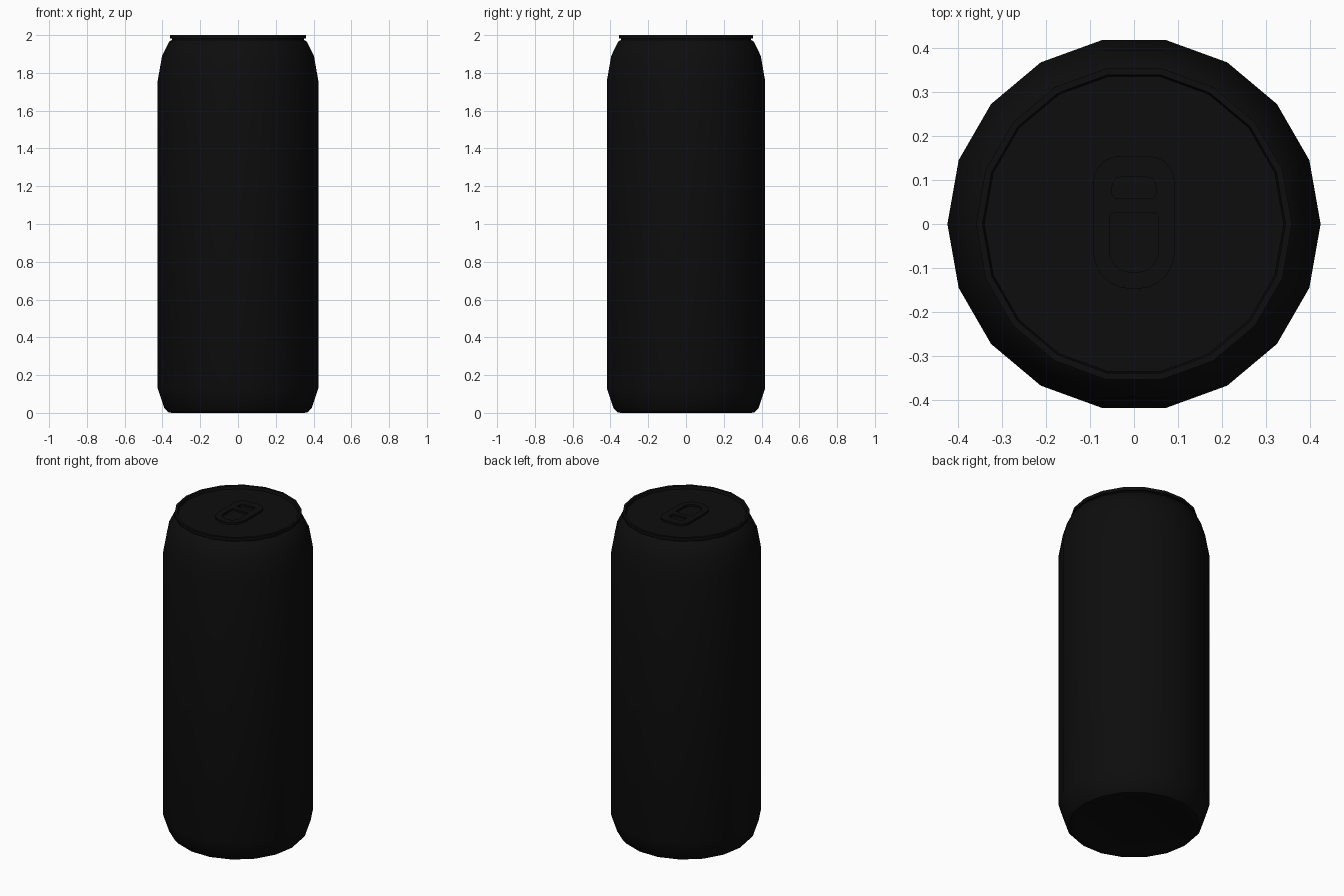
import bpy, bmesh, math

if "Cube" in bpy.data.objects:
    bpy.data.objects.remove(bpy.data.objects["Cube"])

black = bpy.data.materials.new("black")
black.diffuse_color = (0.004, 0.004, 0.004, 1)
black.use_nodes = True
black.node_tree.nodes["Principled BSDF"].inputs["Base Color"].default_value = black.diffuse_color


def finish(obj):
    obj.data.materials.append(black)
    bpy.ops.object.select_all(action='DESELECT')
    bpy.context.view_layer.objects.active = obj
    obj.select_set(True)
    bpy.ops.object.shade_smooth_by_angle(angle=math.radians(32))


def lathe(name, profile, sides=18):
    """Spin an (r, z) profile; both ends lie on the axis."""
    bm = bmesh.new()
    rings = []
    for r, z in profile:
        n = 1 if r == 0 else sides
        rings.append([bm.verts.new((r * math.cos(2 * math.pi * i / sides),
                                    r * math.sin(2 * math.pi * i / sides), z))
                      for i in range(n)])
    for a, b in zip(rings, rings[1:]):
        for i in range(sides):
            j = (i + 1) % sides
            ids = [a[i % len(a)], a[j % len(a)], b[j % len(b)], b[i % len(b)]]
            bm.faces.new(list(dict.fromkeys(ids)))
    bmesh.ops.recalc_face_normals(bm, faces=bm.faces)
    mesh = bpy.data.meshes.new(name)
    bm.to_mesh(mesh)
    bm.free()
    obj = bpy.data.objects.new(name, mesh)
    bpy.context.collection.objects.link(obj)
    finish(obj)
    return obj


def rounded(x, y0, y1, r_low, r_high, n=5):
    """Rounded rectangle outline with separate radii at the two ends."""
    pts = []
    corners = [(x - r_high, y1 - r_high, r_high, 0), (r_high - x, y1 - r_high, r_high, 90),
               (r_low - x, y0 + r_low, r_low, 180), (x - r_low, y0 + r_low, r_low, 270)]
    for cx, cy, r, start in corners:
        for k in range(n + 1):
            t = math.radians(start + 90 * k / n)
            pts.append((cx + r * math.cos(t), cy + r * math.sin(t)))
    return pts


# Can: domed base, tapered foot, straight wall, shoulder, neck, rim and sunken lid
lathe("can_body", [
    (0, 0.04), (0.2, 0.03), (0.33, 0.005), (0.35, 0), (0.37, 0.004), (0.39, 0.025),
    (0.425, 0.13), (0.425, 1.76), (0.402, 1.89), (0.365, 1.965), (0.35, 1.975),
    (0.35, 1.981), (0.36, 1.981), (0.36, 2.0), (0.345, 2.0), (0.341, 1.982), (0, 1.982)])

# Pull tab: rounded plate with finger hole and rivet-end slot
curve = bpy.data.curves.new("pull_tab", 'CURVE')
curve.dimensions = '2D'
curve.fill_mode = 'BOTH'
curve.extrude = 0.006
for outline in (rounded(0.093, -0.148, 0.155, 0.085, 0.06),
                rounded(0.056, -0.11, 0.025, 0.05, 0.012),
                rounded(0.05, 0.058, 0.107, 0.012, 0.022)):
    spline = curve.splines.new('POLY')
    spline.points.add(len(outline) - 1)
    for p, (x, y) in zip(spline.points, outline):
        p.co = (x, y, 0, 1)
    spline.use_cyclic_u = True
tab = bpy.data.objects.new("pull_tab", curve)
tab.location.z = 1.989
bpy.context.collection.objects.link(tab)
bpy.context.view_layer.objects.active = tab
tab.select_set(True)
bpy.ops.object.select_all(action='DESELECT')
tab.select_set(True)
bpy.ops.object.convert(target='MESH')
finish(bpy.context.view_layer.objects.active)
